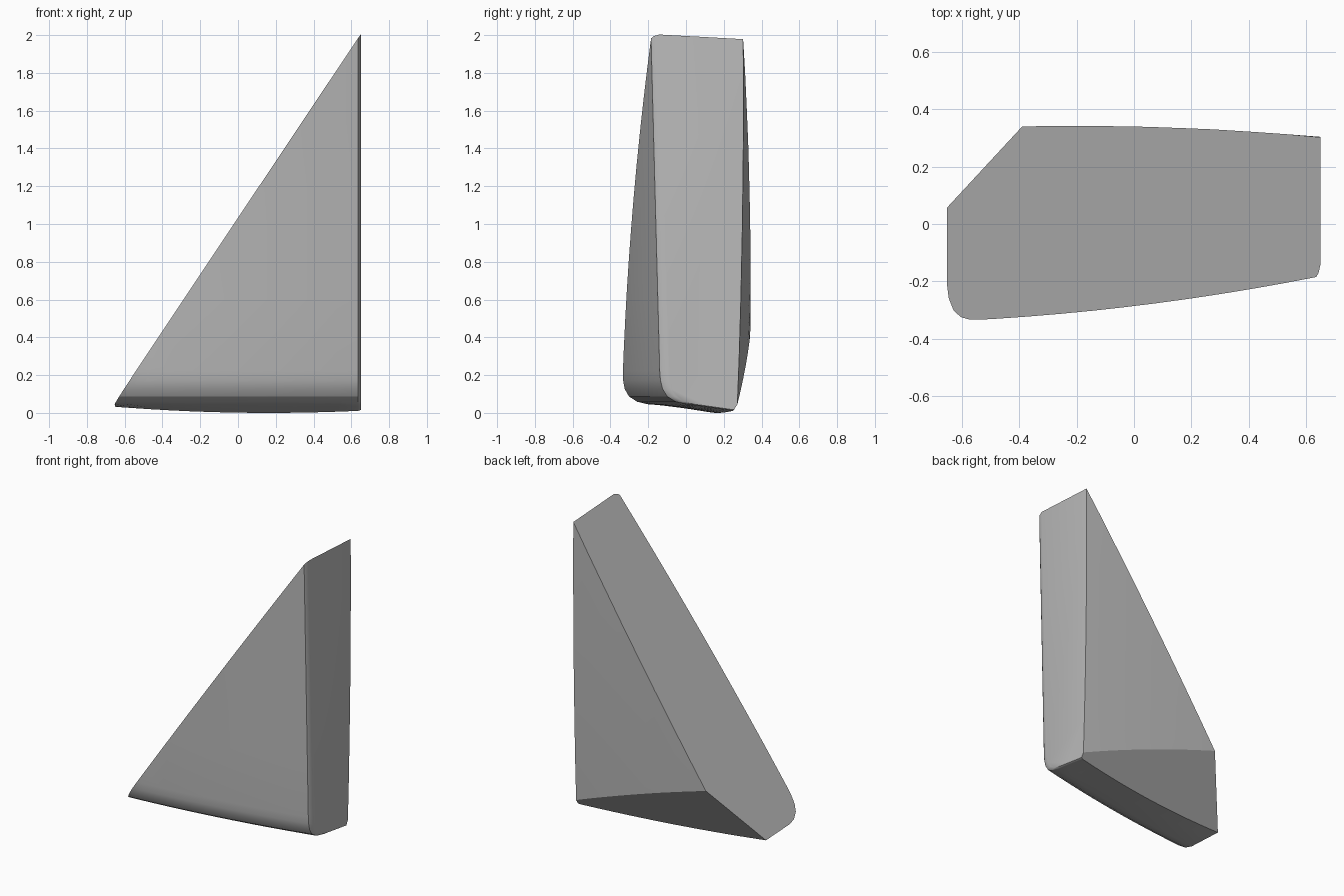
import bpy, bmesh, math
from mathutils import Vector

old = bpy.data.objects.get("Cube")
if old:
    bpy.data.objects.remove(old)

grey = bpy.data.materials.new("plain grey")
grey.use_nodes = True
colour = (0.5, 0.5, 0.5, 1)
grey.diffuse_color = colour
grey.node_tree.nodes["Principled BSDF"].inputs["Base Color"].default_value = colour


def front_y(x):
    return -0.265 + 0.16 * x + 0.06 * x * x


def back_y(x, z):
    return 0.312 - 0.046 * x - 0.027 * x * x + 0.04 * z - 0.012 * z * z


def section(x, inset):
    """Cross-section: leaning front, rounded lower edge, sagging base, back."""
    f = front_y(x) + inset
    pts = [(f - 0.026 * (z - 0.22), z) for z in (2.2, 1.2, 0.6)]
    pts += [(f + dy, z) for dy, z in
            ((0, 0.22), (0.004, 0.17), (0.015, 0.125), (0.04, 0.085), (0.085, 0.057), (0.14, 0.044))]
    slope = 0.175 - 0.17 * (x - 0.2) ** 2
    start, end = f + 0.14, back_y(x, 0)
    for t in (0.33, 0.66, 1):
        pts.append((start + (end - start) * t, 0.044 - slope * (end - start) * t))
    pts += [(back_y(x, z), z) for z in (0.3, 0.6, 1, 1.4, 1.8, 2.2)]
    return [Vector((x, y, z)) for y, z in pts]


# Loft the block along x, easing the front edge at the upright end
bm = bmesh.new()
stations = [(-0.7 + 1.335 * i / 12, 0) for i in range(13)] + [(0.643, 0.012), (0.65, 0.04)]
rings = [[bm.verts.new(p) for p in section(x, inset)] for x, inset in stations]
count = len(rings[0])
for a, b in zip(rings, rings[1:]):
    for i in range(count):
        j = (i + 1) % count
        bm.faces.new((a[i], a[j], b[j], b[i]))
bm.faces.new(rings[0])
bm.faces.new(rings[-1])
bmesh.ops.recalc_face_normals(bm, faces=bm.faces)


def slice_off(point, normal):
    """Remove everything on the normal's side and cap the cut."""
    geom = bm.verts[:] + bm.edges[:] + bm.faces[:]
    cut = bmesh.ops.bisect_plane(bm, geom=geom, plane_co=point, plane_no=normal, clear_outer=True)
    edges = [e for e in cut["geom_cut"] if isinstance(e, bmesh.types.BMEdge)]
    bmesh.ops.contextual_create(bm, geom=edges)


# Long sloping face
slice_off(Vector((0, 0, 1.015)), Vector((-1.505, 0.055, 1)))
# Undercut lower back corner
a, b, c = Vector((-0.39, 0.34, 0.41)), Vector((0.65, 0.27, 0.04)), Vector((-0.65, 0.06, 0.035))
slice_off(a, (b - a).cross(c - a))

bmesh.ops.recalc_face_normals(bm, faces=bm.faces)
low = min(v.co.z for v in bm.verts)
bmesh.ops.translate(bm, verts=bm.verts, vec=(0, 0, -low))

mesh = bpy.data.meshes.new("wedge_block")
bm.to_mesh(mesh)
bm.free()
mesh.materials.append(grey)
wedge = bpy.data.objects.new("wedge_block", mesh)
bpy.context.collection.objects.link(wedge)
bpy.context.view_layer.objects.active = wedge
wedge.select_set(True)
bpy.ops.object.shade_smooth_by_angle(angle=math.radians(25))
